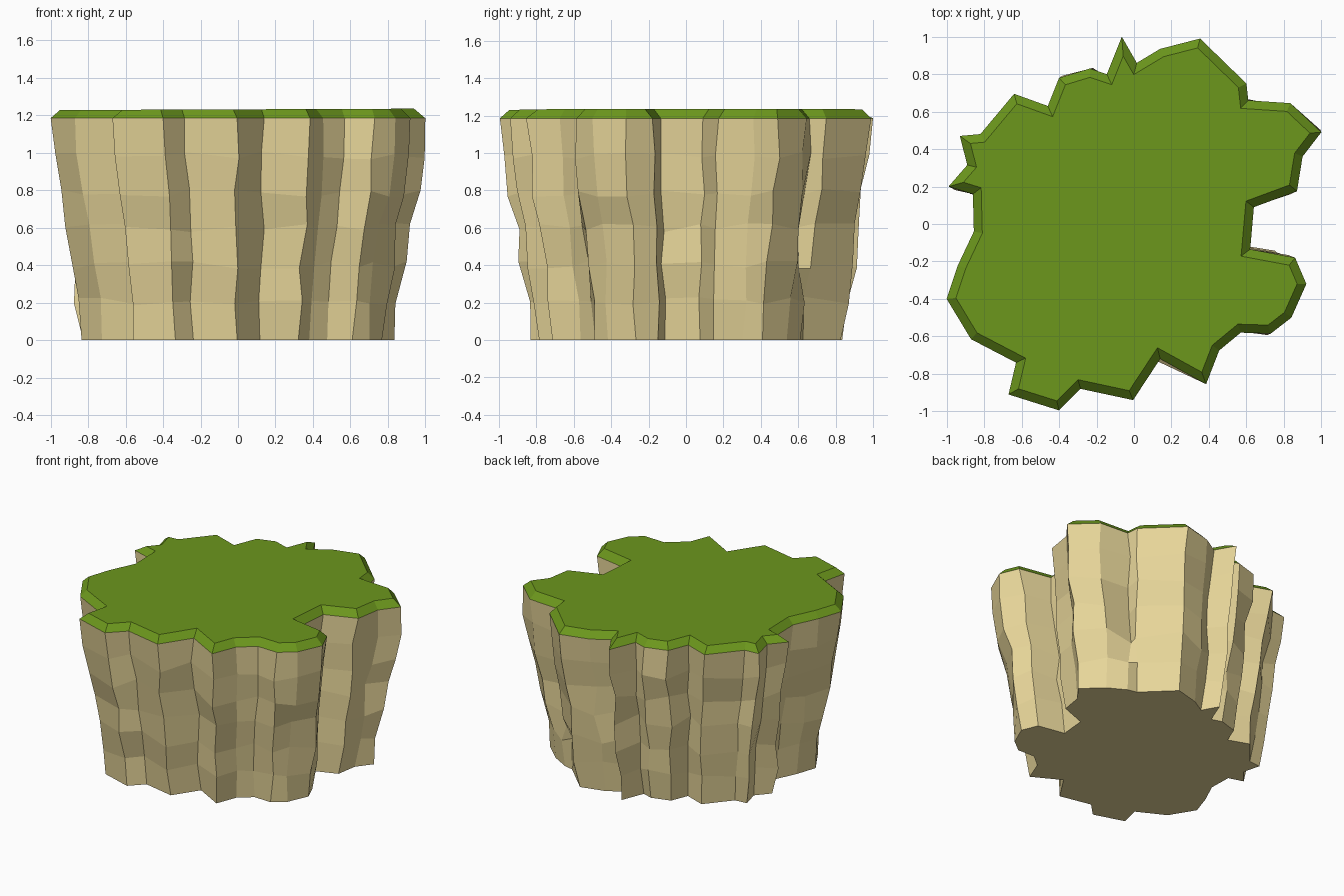
import bpy, bmesh, math, random
from mathutils import Vector

if "Cube" in bpy.data.objects:
    bpy.data.objects.remove(bpy.data.objects["Cube"])

random.seed(4)

# Ragged rim outline seen from above, counter-clockwise
RIM = [(1.0, .49), (.835, .645), (.61, .66), (.60, .75), (.353, .99), (.14, .935),
       (.015, .86), (-.065, 1.0), (-.145, .80), (-.235, .83), (-.40, .78), (-.46, .63),
       (-.64, .695), (-.82, .48), (-.93, .47), (-.89, .315), (-.99, .20), (-.86, .16),
       (-.855, -.04), (-.94, -.22), (-1.0, -.40), (-.87, -.615), (-.63, -.74),
       (-.67, -.91), (-.40, -.995), (-.285, -.88), (-.005, -.94), (.14, -.72),
       (.385, -.855), (.455, -.675), (.57, -.58), (.73, -.585), (.84, -.50),
       (.92, -.32), (.86, -.18), (.62, -.135), (.64, .09), (.87, .175), (.90, .36)]
RIM = [Vector(p) for p in RIM]
N = len(RIM)


def inset(pts, d, limit):
    """Mitred inward offset of a counter-clockwise outline."""
    out = []
    for i, p in enumerate(pts):
        a = (p - pts[i - 1]).normalized()
        b = (pts[(i + 1) % len(pts)] - p).normalized()
        na, nb = Vector((-a.y, a.x)), Vector((-b.y, b.x))
        m = (na + nb).normalized()
        out.append(p + m * min(d / max(m.dot(na), .1), limit))
    return out


def loft(name, rings, color, cap_bottom):
    """Skin a stack of equal-length rings and close the ends."""
    bm = bmesh.new()
    rows = [[bm.verts.new(v) for v in r] for r in rings]
    for lo, hi in zip(rows, rows[1:]):
        for i in range(N):
            j = (i + 1) % N
            bm.faces.new((lo[i], lo[j], hi[j], hi[i]))
    if cap_bottom:
        bm.faces.new(rows[0][::-1])
    else:
        bm.faces.new(rows[-1])
    me = bpy.data.meshes.new(name)
    bm.to_mesh(me)
    bm.free()
    ob = bpy.data.objects.new(name, me)
    bpy.context.collection.objects.link(ob)
    mat = bpy.data.materials.new(name + "_color")
    mat.diffuse_color = color
    mat.use_nodes = True
    mat.node_tree.nodes["Principled BSDF"].inputs["Base Color"].default_value = mat.diffuse_color
    me.materials.append(mat)


# Rock wall: rings tapering to the base, middle rings roughened
LEVELS = [(0.0, .835), (.21, .86), (.40, .89), (.60, .92), (.79, .955), (.99, .98), (1.185, 1.0)]
rings = []
for k, (z, s) in enumerate(LEVELS):
    ring = []
    for i, p in enumerate(RIM):
        q = p * s
        h = z
        if 0 < k < len(LEVELS) - 1:
            q = q * (1 + random.uniform(-.018, .018))
            q += Vector((random.uniform(-.015, .015), random.uniform(-.015, .015)))
            h += random.uniform(-.025, .025)
        if i == 2 and k < 2:                      # rubble filling the foot of one notch
            q += Vector((.06, .06))
        ring.append((q.x, q.y, h))
    rings.append(ring)
loft("rock_wall", rings, (.80, .67, .32, 1), True)

# Grass top: bevelled rim rising to a flat lawn
lawn = inset(RIM, .045, .11)
loft("grass_top", [[(p.x, p.y, 1.185) for p in RIM],
                   [(p.x, p.y, 1.232 + .004 * p.x) for p in lawn]],
     (.15, .31, .012, 1), False)
